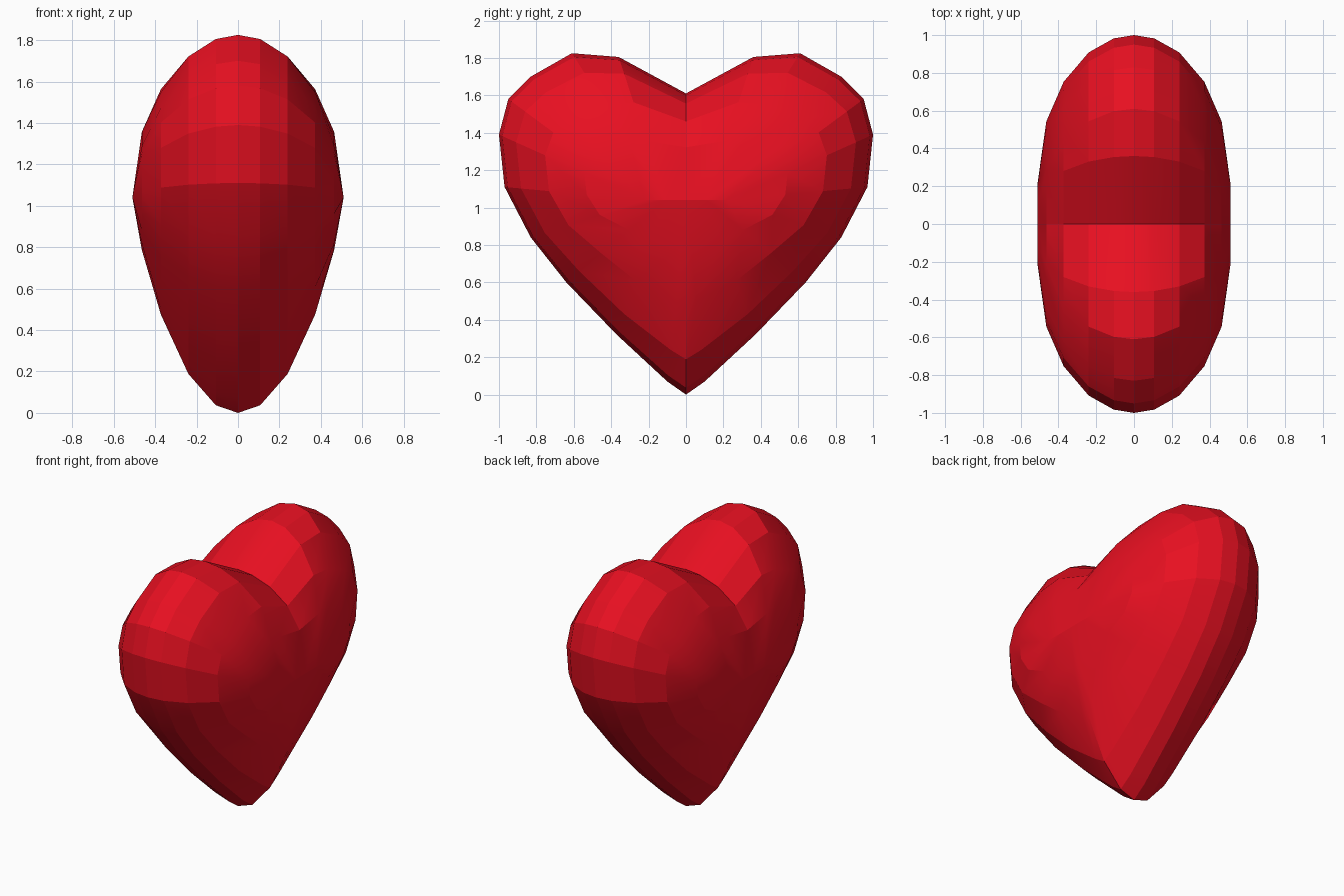
import bpy, bmesh, math

if "Cube" in bpy.data.objects:
    bpy.data.objects.remove(bpy.data.objects["Cube"])

# Half outline of the heart in the y-z plane: (y, z, roundness of the cross-section)
half = [(0, 0.0, 1.25), (0.10, 0.07, 1.3), (0.37, 0.32, 1.5), (0.64, 0.60, 1.75),
        (0.83, 0.84, 1.9), (0.97, 1.11, 2.0), (1.0, 1.39, 2.0), (0.95, 1.58, 1.9),
        (0.83, 1.70, 1.8), (0.61, 1.825, 1.75), (0.36, 1.805, 2.0), (0, 1.61, 2.5)]
outline = half + [(-y, z, p) for y, z, p in reversed(half[1:-1])]

WIDTH = 0.51      # half thickness
MID_Z = 1.04      # height of the thickest line
levels = [0, 0.21, 0.47, 0.73, 0.91, 1.0]
sides = [-s for s in reversed(levels[1:])] + levels


def ring(bm, s):
    """One outline at thickness s, shrinking towards a short core line."""
    verts = []
    for y, z, p in outline:
        core = math.copysign(math.floor(abs(y) * 2 + 0.5) / 2 * 0.22, y)
        t = max(0.0, 1 - s * s) ** (1 / p)
        verts.append(bm.verts.new((s * WIDTH, core + t * (y - core),
                                   MID_Z + t * (z - MID_Z))))
    return verts


# Heart body: stacked rings bridged with faces, closed along the core lines
bm = bmesh.new()
rings = [ring(bm, s) for s in sides]
n = len(outline)
for a, b in zip(rings, rings[1:]):
    for i in range(n):
        j = (i + 1) % n
        bm.faces.new((a[i], a[j], b[j], b[i]))
bmesh.ops.remove_doubles(bm, verts=bm.verts, dist=0.002)
bmesh.ops.recalc_face_normals(bm, faces=bm.faces)
mesh = bpy.data.meshes.new("heart")
bm.to_mesh(mesh)
bm.free()

heart = bpy.data.objects.new("heart", mesh)
bpy.context.collection.objects.link(heart)

# Red colour
red = bpy.data.materials.new("red")
red.diffuse_color = (0.8, 0.005, 0.015, 1)
red.use_nodes = True
red.node_tree.nodes["Principled BSDF"].inputs["Base Color"].default_value = red.diffuse_color
mesh.materials.append(red)

# Soft shading with the stronger facets kept
bpy.context.view_layer.objects.active = heart
heart.select_set(True)
bpy.ops.object.shade_smooth_by_angle(angle=math.radians(15))
